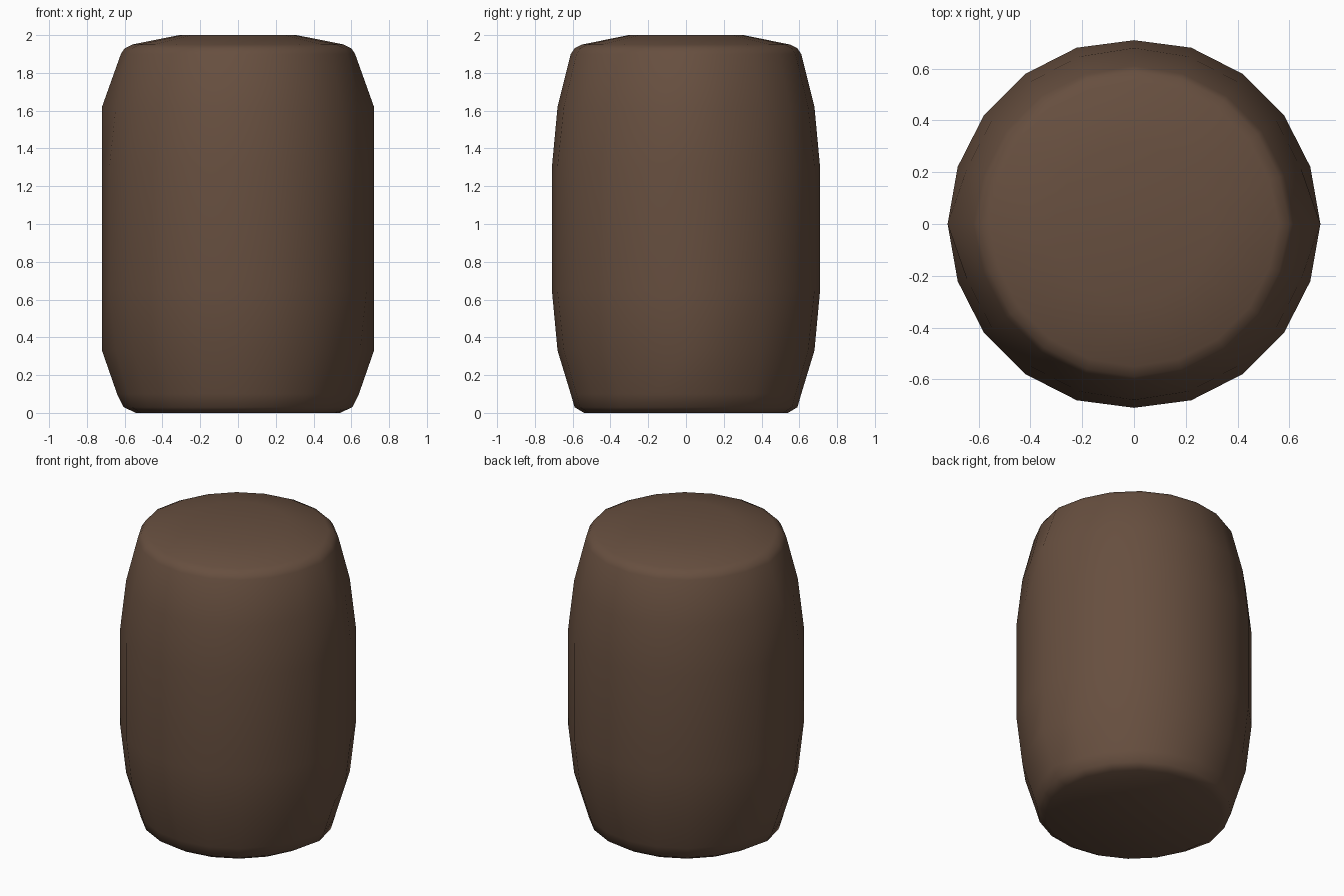
import bpy, bmesh, math

if "Cube" in bpy.data.objects:
    bpy.data.objects.remove(bpy.data.objects["Cube"])

SIDES = 20
# (radius, radius of the two ridge corners on the x axis, height)
PROFILE = [
    (0.54, 0.54, 0.0), (0.59, 0.605, 0.03), (0.61, 0.64, 0.10),
    (0.68, 0.72, 0.33), (0.71, 0.72, 0.65), (0.71, 0.72, 1.30),
    (0.68, 0.72, 1.62), (0.61, 0.62, 1.90), (0.59, 0.60, 1.93),
    (0.55, 0.56, 1.95), (0.305, 0.31, 2.0),
]

wood = bpy.data.materials.new("brown wood")
wood.diffuse_color = (0.135, 0.078, 0.050, 1)
wood.use_nodes = True
wood.node_tree.nodes["Principled BSDF"].inputs["Base Color"].default_value = wood.diffuse_color

# barrel body, lofted from rings
bm = bmesh.new()
rings = []
for r, rx, z in PROFILE:
    ring = []
    for i in range(SIDES):
        a = math.tau * i / SIDES
        rad = rx if i % (SIDES // 2) == 0 else r + 0.006 * (0.5 < z < 1.5)
        if i in (SIDES // 4, 3 * SIDES // 4):
            rad = r
        ring.append(bm.verts.new((rad * math.cos(a), rad * math.sin(a), z)))
    rings.append(ring)
for lo, hi in zip(rings, rings[1:]):
    for i in range(SIDES):
        j = (i + 1) % SIDES
        bm.faces.new((lo[i], lo[j], hi[j], hi[i]))
# bottom and lid
bm.faces.new(rings[0][::-1])
bm.faces.new(rings[-1])

mesh = bpy.data.meshes.new("barrel")
bm.to_mesh(mesh)
bm.free()
mesh.materials.append(wood)
barrel = bpy.data.objects.new("barrel", mesh)
bpy.context.collection.objects.link(barrel)
bpy.context.view_layer.objects.active = barrel
barrel.select_set(True)
bpy.ops.object.shade_smooth_by_angle(angle=math.radians(50))
